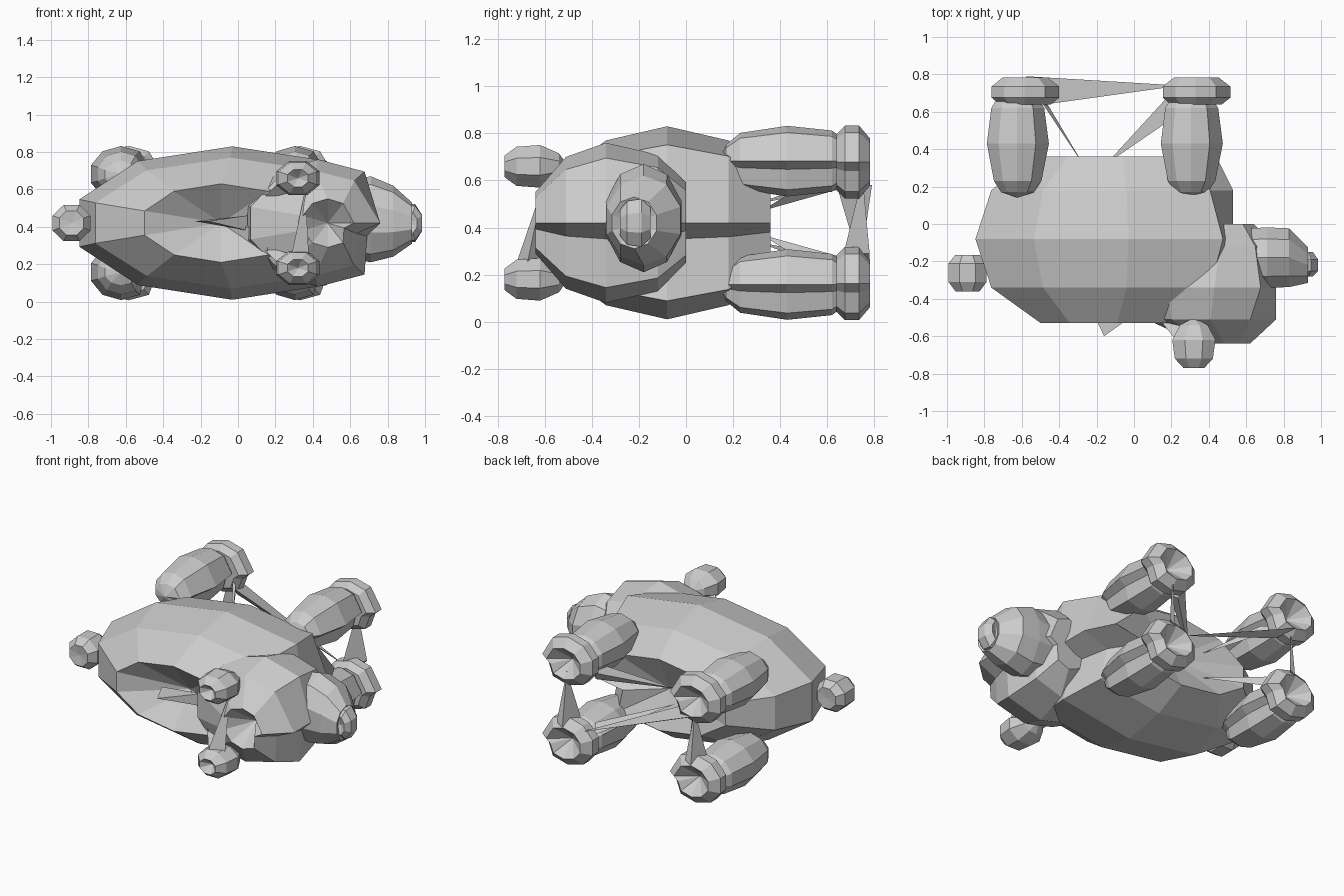
import bpy, bmesh, math

grey = bpy.data.materials.new("plain grey")
grey.diffuse_color = (0.6, 0.6, 0.6, 1)
MID = 0.42  # mirror plane height


def finish(name, bm):
    bmesh.ops.recalc_face_normals(bm, faces=bm.faces)
    me = bpy.data.meshes.new(name)
    bm.to_mesh(me)
    bm.free()
    me.materials.append(grey)
    ob = bpy.data.objects.new(name, me)
    bpy.context.collection.objects.link(ob)
    return ob


def loft(name, axis, rings, n, start, end, limit=9.0, dent=None):
    """Rings are (position, centre, radius, z centre, z radius); start/end are cap points along the axis.
    dent folds the lower right column of corners inward to that share of the radius."""
    bm = bmesh.new()

    def place(t, u, z):
        return bm.verts.new((min(u, limit), t, z) if axis == "y" else (t, u, z))

    loops = []
    for t, c, r, zc, rz in rings:
        loop = []
        for i in range(n):
            a, k = 2 * math.pi * (i + 0.5) / n, 1.0
            if dent is not None and i == 0:
                a = 0.0
            if dent is not None and i == n - 1:
                k = dent
            loop.append(place(t, c + k * r * math.cos(a), zc + k * rz * math.sin(a)))
        loops.append(loop)
    for a, b in zip(loops, loops[1:]):
        for i in range(n):
            j = (i + 1) % n
            bm.faces.new((a[i], a[j], b[j], b[i]))
    for loop, ring, t in ((loops[0], rings[0], start), (loops[-1], rings[-1], end)):
        tip = place(t, ring[1], ring[3])
        for i in range(n):
            bm.faces.new((loop[i], loop[(i + 1) % n], tip))
    return finish(name, bm)


def spike(name, base, tip):
    """Thin sliver from three base corners to a tip."""
    bm = bmesh.new()
    b = [bm.verts.new(p) for p in base]
    t = bm.verts.new(tip)
    bm.faces.new(b)
    for i in range(3):
        bm.faces.new((b[i], b[(i + 1) % 3], t))
    return finish(name, bm)


# body: ten-sided barrel with a hollow back and belly, folded in at the neck
loft("body", "y", [(-0.53, -0.09, 0.43, MID, 0.21), (-0.34, -0.04, 0.76, MID, 0.35),
                   (-0.08, -0.03, 0.86, MID, 0.41), (0.18, -0.04, 0.76, MID, 0.35),
                   (0.36, -0.06, 0.50, MID, 0.23)], 10, -0.36, 0.25, 0.53, 0.55)
spike("back_spike", [(-0.23, -0.45, 0.43), (0.05, -0.45, 0.46), (0.05, -0.45, 0.38)], (-0.16, -0.6, 0.43))

# head
loft("head", "y", [(-0.64, 0.48, 0.14, MID, 0.13), (-0.51, 0.41, 0.36, MID, 0.28),
                   (-0.34, 0.43, 0.42, MID, 0.34), (-0.12, 0.46, 0.32, MID, 0.29),
                   (0.0, 0.5, 0.14, MID, 0.17)], 10, -0.50, 0.0, 0.76, 0.65)

# muzzle and nose
loft("muzzle", "x", [(0.52, -0.18, 0.16, 0.44, 0.19), (0.71, -0.18, 0.17, 0.44, 0.23),
                     (0.83, -0.18, 0.165, 0.43, 0.19), (0.93, -0.22, 0.10, 0.42, 0.11)], 10, 0.5, 0.88)
loft("nose", "y", [(-0.28, 0.92, 0.04, MID, 0.06), (-0.25, 0.92, 0.07, MID, 0.10),
                   (-0.19, 0.92, 0.07, MID, 0.11), (-0.15, 0.92, 0.04, MID, 0.07)], 8, -0.26, -0.17)

# tail
loft("tail", "y", [(-0.36, -0.89, 0.07, MID, 0.07), (-0.31, -0.89, 0.11, MID, 0.105),
                   (-0.21, -0.89, 0.11, MID, 0.105), (-0.165, -0.89, 0.07, MID, 0.07)],
     8, -0.35, -0.17)

# ears, legs and hooves on both sides of the mirror plane
for side, s in (("left", 1), ("right", -1)):
    ez = MID + s * 0.24
    loft(side + "_ear", "y", [(-0.77, 0.32, 0.06, ez, 0.05), (-0.72, 0.32, 0.11, ez, 0.09),
                              (-0.62, 0.32, 0.125, ez, 0.098), (-0.54, 0.32, 0.08, ez, 0.06)],
         8, -0.72, -0.50)
    spike(side + "_ear_root", [(0.38, -0.56, ez), (0.24, -0.64, ez), (0.3, -0.6, ez - s * 0.07)],
          (0.12, -0.49, MID + s * 0.12))
    for part, x, hx in (("front", 0.305, 0.33), ("rear", -0.625, -0.585)):
        z = MID + s * 0.262
        loft(f"{side}_{part}_leg", "y", [(0.17, x, 0.09, z, 0.07), (0.23, x, 0.13, z, 0.12),
                                         (0.43, x, 0.17, z, 0.15), (0.62, x, 0.145, z, 0.13),
                                         (0.66, x, 0.12, z, 0.10)], 10, 0.14, 0.66, 9.0, 0.75)
        z = MID + s * 0.258
        loft(f"{side}_{part}_hoof", "y", [(0.64, hx, 0.14, z, 0.12), (0.675, hx, 0.185, z, 0.155),
                                          (0.735, hx, 0.185, z, 0.155), (0.782, hx, 0.125, z, 0.10)],
             10, 0.64, 0.69, 9.0, 0.8)
    # slivers running from the hooves to the belly
    z = MID + s * 0.2
    spike(side + "_rear_sliver", [(-0.50, 0.66, z), (-0.45, 0.62, z), (-0.47, 0.65, z - s * 0.05)],
          (-0.26, 0.30, MID + s * 0.08))
    spike(side + "_front_sliver", [(0.18, 0.68, z), (0.2, 0.56, z), (0.2, 0.64, z - s * 0.06)],
          (-0.15, 0.32, MID + s * 0.05))

# slivers stretched between hooves and between ears
spike("front_hoof_sliver", [(0.28, 0.67, 0.29), (0.38, 0.78, 0.29), (0.34, 0.78, 0.26)], (0.33, 0.75, 0.62))
spike("rear_hoof_sliver", [(-0.63, 0.68, 0.29), (-0.54, 0.78, 0.29), (-0.58, 0.78, 0.26)], (-0.58, 0.74, 0.6))
spike("cross_sliver", [(-0.58, 0.79, 0.58), (-0.47, 0.64, 0.58), (-0.5, 0.7, 0.52)], (0.25, 0.74, 0.24))
spike("ear_sliver", [(0.28, -0.73, 0.22), (0.38, -0.68, 0.22), (0.33, -0.63, 0.22)], (0.36, -0.6, 0.6))
spike("nose_sliver", [(0.95, -0.24, 0.48), (0.95, -0.2, 0.42), (0.9, -0.26, 0.4)], (0.73, -0.34, 0.36))
